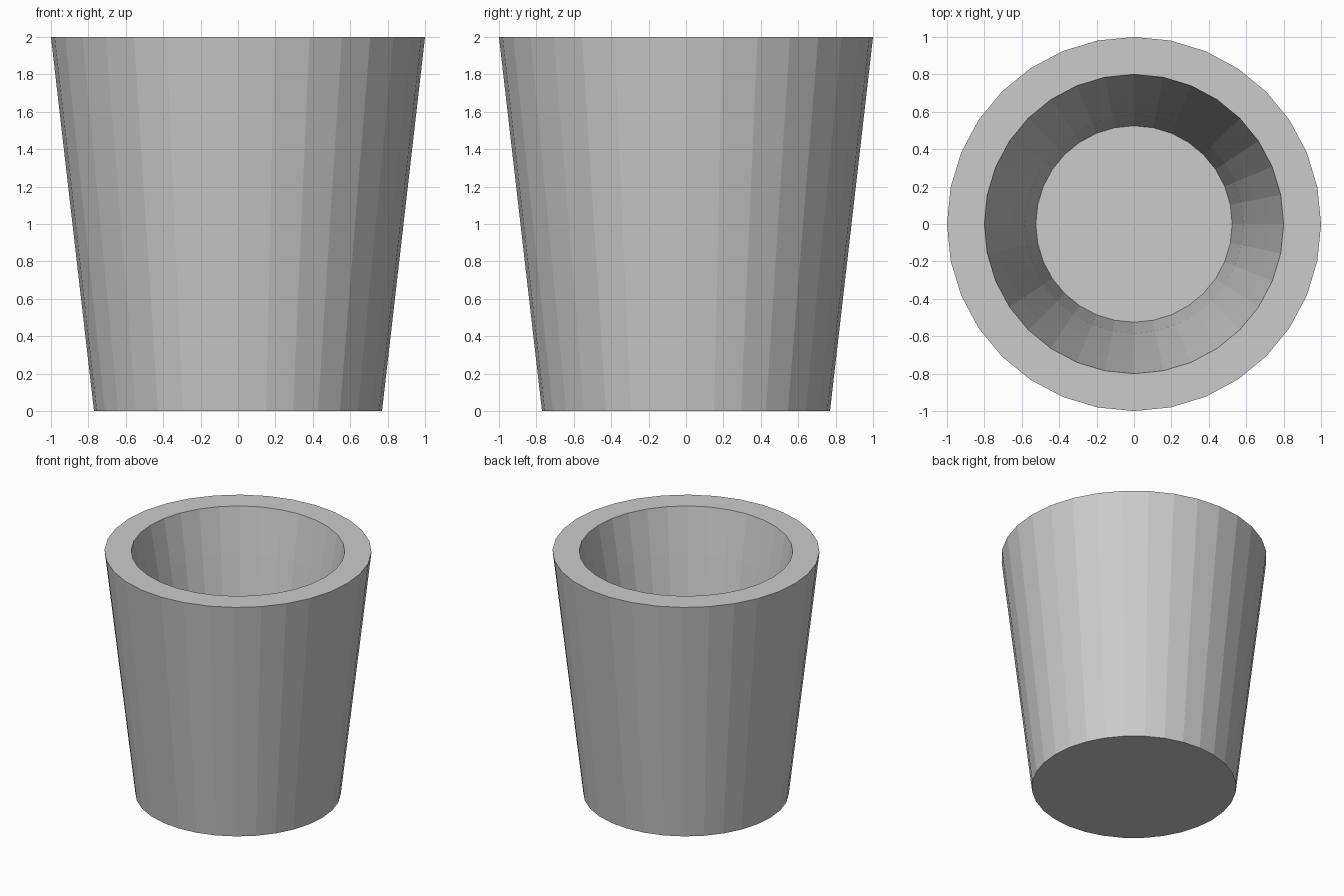
import bpy, bmesh
from math import cos, sin, tau

if "Cube" in bpy.data.objects:
    bpy.data.objects.remove(bpy.data.objects["Cube"])

SIDES = 32

# Radius and height from the underside, over the rim, down to the inner floor
PROFILE = [(0.77, 0), (1.0, 2.0), (0.80, 2.0), (0.73, 1.63),
           (0.65, 1.18), (0.585, 0.78), (0.525, 0.2)]


def lathe(name, profile, sides):
    bm = bmesh.new()
    rings = [[bm.verts.new((r * cos(tau * i / sides), r * sin(tau * i / sides), z))
              for i in range(sides)] for r, z in profile]
    for a, b in zip(rings, rings[1:]):
        for i in range(sides):
            j = (i + 1) % sides
            bm.faces.new((a[i], a[j], b[j], b[i]))
    # Underside and inner floor
    bm.faces.new(rings[0][::-1])
    bm.faces.new(rings[-1])
    mesh = bpy.data.meshes.new(name)
    bm.to_mesh(mesh)
    bm.free()
    obj = bpy.data.objects.new(name, mesh)
    bpy.context.collection.objects.link(obj)
    return obj


# Tapered, thick-walled cup
lathe("cup", PROFILE, SIDES)
